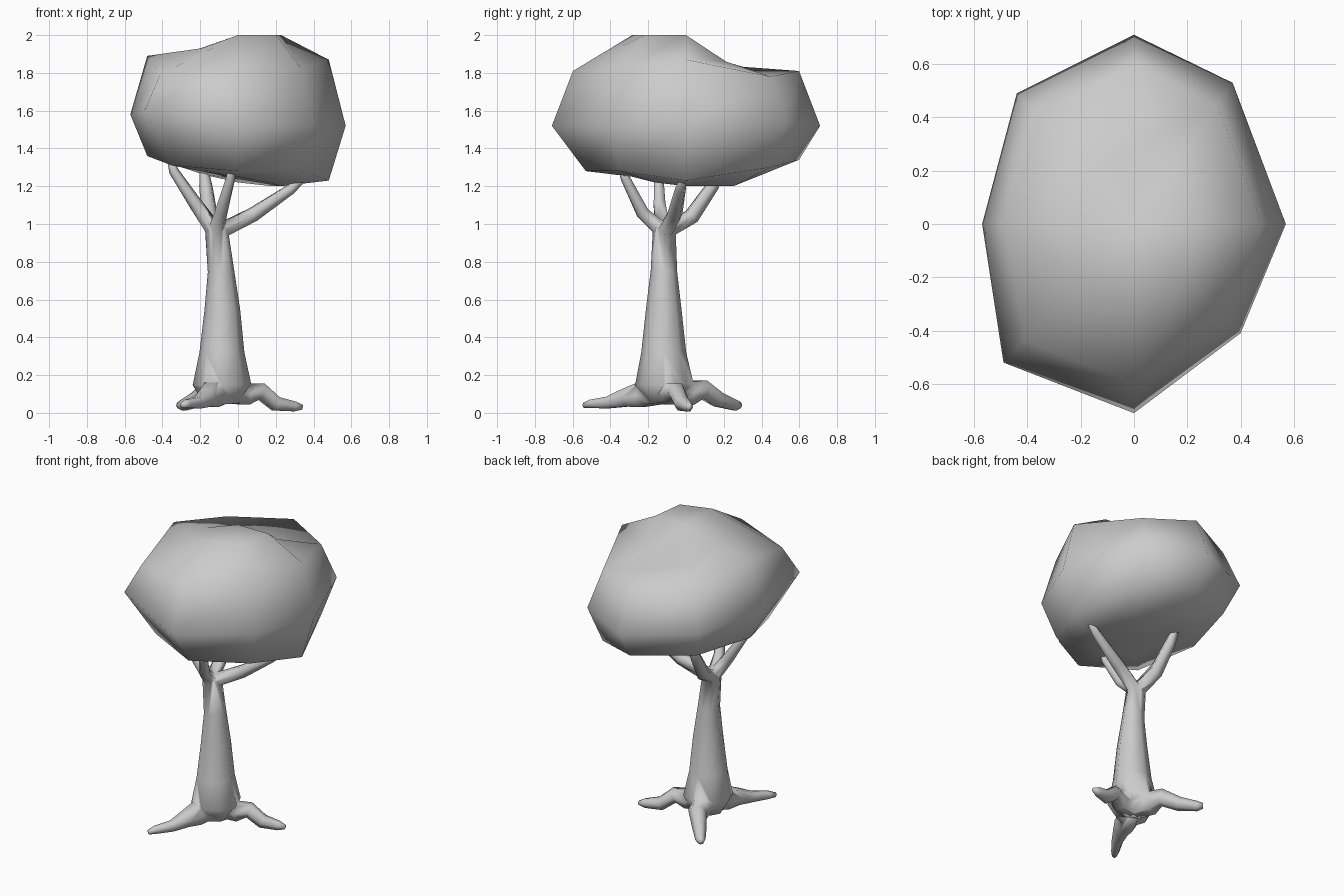
import bpy, bmesh, math
from mathutils import Vector

if "Cube" in bpy.data.objects:
    bpy.data.objects.remove(bpy.data.objects["Cube"])


def finish(bm, name):
    bmesh.ops.recalc_face_normals(bm, faces=bm.faces)
    me = bpy.data.meshes.new(name)
    bm.to_mesh(me)
    bm.free()
    for p in me.polygons:
        p.use_smooth = True
    ob = bpy.data.objects.new(name, me)
    bpy.context.collection.objects.link(ob)
    return ob


def bridge(bm, rings):
    for a, b in zip(rings, rings[1:]):
        n = len(a)
        for i in range(n):
            j = (i + 1) % n
            bm.faces.new((a[i], a[j], b[j], b[i]))


def tube(name, path, sides, bottom=None):
    """Skin a tapering tube along points given as (x, y, z, radius)."""
    bm = bmesh.new()
    pts = [Vector(p[:3]) for p in path]
    rings = []
    side = None
    for k, p in enumerate(pts):
        t = (pts[min(k + 1, len(pts) - 1)] - pts[max(k - 1, 0)]).normalized()
        if side is None:
            side = t.cross(Vector((0, 1, 0)) if abs(t.z) > 0.7 else Vector((0, 0, 1)))
        side = (side - t * side.dot(t)).normalized()
        up = t.cross(side)
        ring = []
        for i in range(sides):
            a = 2 * math.pi * i / sides
            v = p + (side * math.cos(a) + up * math.sin(a)) * path[k][3]
            if bottom is not None:
                v.z = max(v.z, bottom)
            ring.append(bm.verts.new(v))
        rings.append(ring)
    bridge(bm, rings)
    bm.faces.new(rings[0])
    bm.faces.new(rings[-1])
    return finish(bm, name)


def union(target, other):
    """Fuse a tube into the target so that no inner walls remain."""
    mod = target.modifiers.new("fuse", 'BOOLEAN')
    mod.operation = 'UNION'
    mod.solver = 'EXACT'
    mod.object = other
    bpy.context.view_layer.objects.active = target
    bpy.ops.object.modifier_apply(modifier=mod.name)
    bpy.data.objects.remove(other)


# Leaf canopy: eight-sided lumpy ball, heights listed east, then anticlockwise
outline = [(.57, 0), (.37, .53), (0, .71), (-.44, .49),
           (-.57, 0), (-.49, -.52), (0, -.71), (.40, -.41)]
levels = [
    (.40, [1.20, 1.20, 1.22, 1.26, 1.30, 1.28, 1.25, 1.22]),
    (.843, [1.23, 1.30, 1.34, 1.37, 1.36, 1.31, 1.28, 1.28]),
    (1.0, [1.52, 1.54, 1.52, 1.56, 1.58, 1.61, 1.52, 1.52]),
    (.843, [1.87, 1.78, 1.81, 1.80, 1.89, 1.79, 1.81, 1.82]),
    (.40, [2.00, 1.86, 1.81, 1.84, 1.92, 1.93, 2.00, 2.00]),
]
bm = bmesh.new()
rings = [[bm.verts.new((x * s, y * s, z)) for (x, y), z in zip(outline, zs)]
         for s, zs in levels]
# Local dents and bulges of the lump
for ring, i, x, y in ((1, 5, -.35, -.38), (1, 6, 0, -.53), (4, 7, .20, -.22),
                      (0, 1, .18, .25)):
    rings[ring][i].co.x, rings[ring][i].co.y = x, y
bridge(bm, rings)
for ring, z in ((rings[0], 1.24), (rings[-1], 2.0)):
    pole = bm.verts.new((0, 0, z))
    for i in range(8):
        bm.faces.new((ring[i], ring[(i + 1) % 8], pole))
finish(bm, "leaf_canopy")

# Trunk
trunk = tube("trunk", [(-.08, -.11, .05, .10), (-.085, -.115, .15, .155),
                       (-.085, -.118, .32, .119), (-.083, -.118, .55, .094),
                       (-.09, -.117, .75, .070), (-.115, -.115, .98, .060)], 8)

# Branches reaching into the canopy
branches = {
    "right": [(-.10, -.11, .96, .045), (.08, -.06, 1.05, .042),
              (.28, -.03, 1.185, .030), (.38, -.01, 1.27, .012)],
    "front": [(-.12, -.12, .96, .045), (-.09, -.23, 1.06, .036),
              (-.04, -.32, 1.24, .026), (-.03, -.36, 1.34, .012)],
    "left": [(-.12, -.12, .96, .045), (-.22, -.14, 1.10, .036),
             (-.34, -.145, 1.28, .026), (-.37, -.15, 1.38, .012)],
    "back": [(-.12, -.11, .96, .045), (-.15, .03, 1.04, .045),
             (-.17, .14, 1.20, .036), (-.19, .23, 1.38, .012)],
}

# Roots
roots = {
    "right": [(-.06, -.10, .10, .06), (.05, -.08, .10, .065), (.12, -.05, .115, .050),
              (.20, -.02, .048, .044), (.30, .01, .034, .030), (.34, .02, .03, .014)],
    "back": [(-.09, -.09, .10, .06), (-.12, .02, .105, .075), (-.15, .09, .125, .055),
             (-.22, .17, .07, .045), (-.29, .26, .04, .032), (-.315, .285, .04, .018)],
    "front": [(-.09, -.12, .10, .06), (-.14, -.24, .095, .075), (-.17, -.32, .080, .055),
              (-.21, -.41, .055, .036), (-.27, -.50, .048, .026), (-.295, -.54, .04, .015)],
}
for group in (branches, roots):
    for name, path in group.items():
        union(trunk, tube(name, path, 6, bottom=0.0))
for p in trunk.data.polygons:
    p.use_smooth = True
